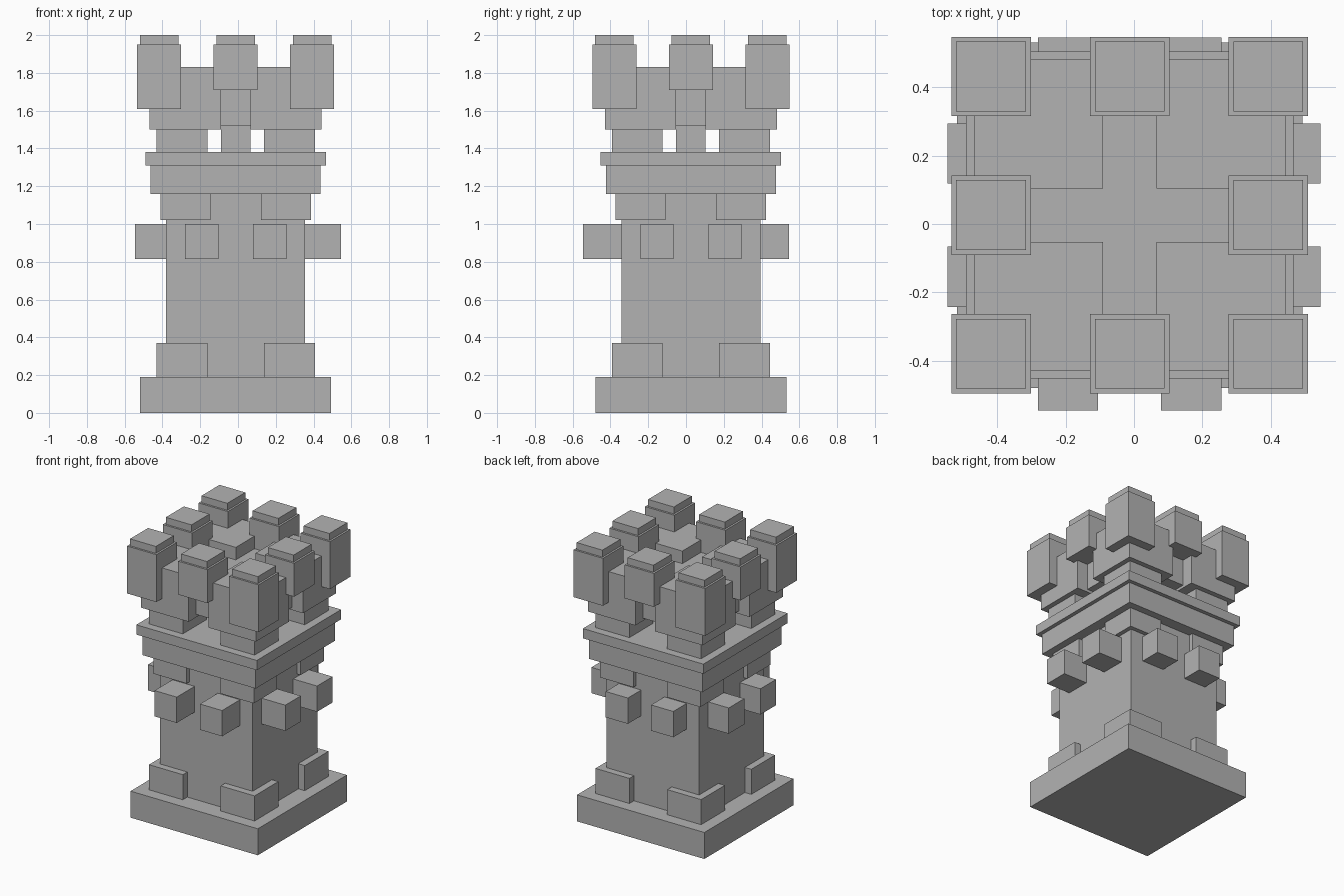
import bpy

default = bpy.data.objects.get("Cube")
if default:
    bpy.data.objects.remove(default, do_unlink=True)

# Single stone colour
stone = bpy.data.materials.new("stone_grey")
stone.use_nodes = True
GREY = (0.45, 0.45, 0.45, 1)
stone.diffuse_color = GREY
stone.node_tree.nodes["Principled BSDF"].inputs["Base Color"].default_value = GREY

# Tower axis
CX, CY = -0.0125, 0.026
SIDES = (-1, 1)


def box(name, x, y, z):
    """Box from (min, max) ranges on each axis."""
    ranges = (x, y, z)
    bpy.ops.mesh.primitive_cube_add(size=1, location=[sum(r) / 2 for r in ranges])
    ob = bpy.context.object
    ob.name = name
    ob.scale = [abs(r[1] - r[0]) for r in ranges]
    bpy.ops.object.transform_apply(location=False, rotation=False, scale=True)
    ob.data.materials.append(stone)
    return ob


def slab(name, hx, hy, z):
    """Box centred on the tower axis."""
    return box(name, (CX - hx, CX + hx), (CY - hy, CY + hy), z)


def corners(name, inner, outer, z):
    """Four equal blocks, one on each corner."""
    for sx in SIDES:
        for sy in SIDES:
            x = sorted((CX + sx * inner, CX + sx * outer))
            y = sorted((CY + sy * inner, CY + sy * outer))
            box(name, x, y, z)


# Base and shaft
slab("base", 0.505, 0.505, (0, 0.19))
slab("shaft", 0.368, 0.368, (0.19, 1.16))
corners("foot_block", 0.15, 0.419, (0.19, 0.37))
corners("upper_corner_block", 0.134, 0.398, (1.02, 1.16))

# Projecting stones, two on each side
REACH, HALF, SPACING = 0.545, 0.088, 0.18
for side in SIDES:
    for step in SIDES:
        mx, my = CX + step * SPACING, CY + step * SPACING
        along_x, along_y = (mx - HALF, mx + HALF), (my - HALF, my + HALF)
        box("projecting_stone", along_x, sorted((side * REACH, CY + side * 0.36)), (0.815, 1.0))
        box("projecting_stone", sorted((side * REACH, CX + side * 0.36)), along_y, (0.815, 1.0))

# Cornice
slab("cornice_lower", 0.45, 0.45, (1.16, 1.31))
slab("cornice_upper", 0.478, 0.478, (1.31, 1.38))

# Open storey with corner pillars and a central post
corners("pillar", 0.15, 0.419, (1.38, 1.5))
slab("central_post", 0.078, 0.078, (1.38, 1.52))

# Crown blocks joined by a lower cross
corners("crown_block", 0.078, 0.455, (1.5, 1.83))
slab("cross_beam_x", 0.37, 0.078, (1.52, 1.74))
slab("cross_beam_y", 0.078, 0.37, (1.52, 1.74))

# Merlons with inset caps around the rim
for i in (-1, 0, 1):
    for j in (-1, 0, 1):
        if i == j == 0:
            continue
        x, y = CX + i * 0.405, CY + j * 0.405
        bottom = 1.61 if i and j else 1.71
        for name, h, z in (("merlon", 0.116, (bottom, 1.95)), ("merlon_cap", 0.102, (1.95, 2.0))):
            box(name, (x - h, x + h), (y - h, y + h), z)
